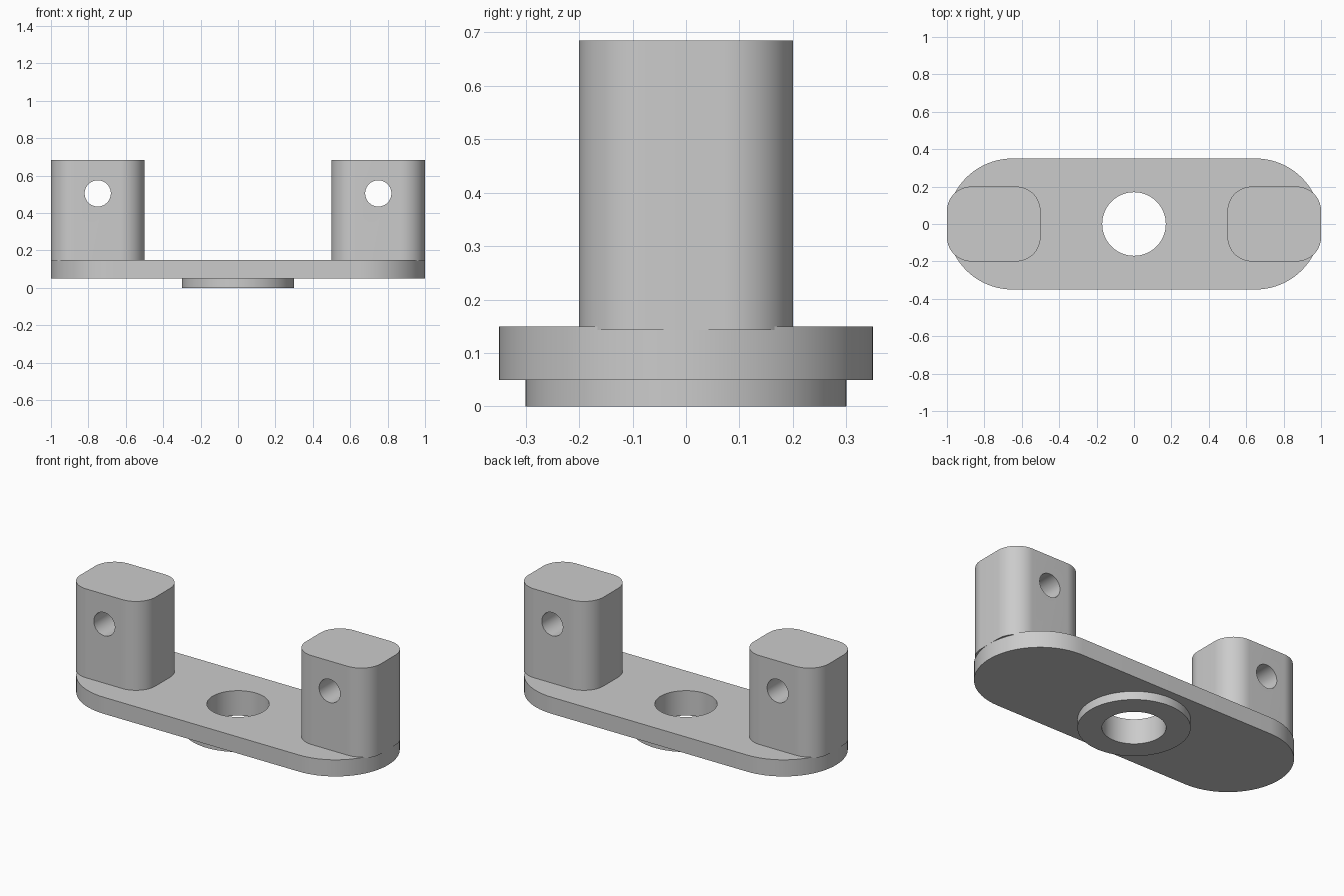
import bpy
import bmesh
from math import cos, sin, pi, radians

default = bpy.data.objects.get("Cube")
if default:
    bpy.data.objects.remove(default, do_unlink=True)

grey = bpy.data.materials.new("light_grey")
grey.use_nodes = True
colour = (0.6, 0.6, 0.6, 1)
grey.diffuse_color = colour
grey.node_tree.nodes["Principled BSDF"].inputs["Base Color"].default_value = colour


def rounded_prism(name, half_x, half_y, radius, z0, z1, centre_x=0, steps=20):
    """Rounded rectangle extruded from z0 to z1; full radius gives a disc or stadium."""
    points = []
    for quarter, (sx, sy) in enumerate([(1, 1), (-1, 1), (-1, -1), (1, -1)]):
        for i in range(steps + 1):
            a = (quarter + i / steps) * pi / 2
            points.append((centre_x + sx * (half_x - radius) + radius * cos(a),
                           sy * (half_y - radius) + radius * sin(a), z0))
    bm = bmesh.new()
    face = bm.faces.new([bm.verts.new(p) for p in points])
    top = bmesh.ops.extrude_face_region(bm, geom=[face])["geom"]
    bmesh.ops.translate(bm, vec=(0, 0, z1 - z0),
                        verts=[g for g in top if isinstance(g, bmesh.types.BMVert)])
    bmesh.ops.remove_doubles(bm, verts=bm.verts, dist=1e-5)
    bmesh.ops.recalc_face_normals(bm, faces=bm.faces)
    mesh = bpy.data.meshes.new(name)
    bm.to_mesh(mesh)
    bm.free()
    mesh.materials.append(grey)
    obj = bpy.data.objects.new(name, mesh)
    bpy.context.collection.objects.link(obj)
    return obj


def drill(obj, radius, location, rotation=(0, 0, 0)):
    """Cut a round through hole, then shade the part smooth with sharp edges."""
    bpy.ops.mesh.primitive_cylinder_add(vertices=64, radius=radius, depth=1,
                                        location=location, rotation=rotation)
    cutter = bpy.context.object
    cutter.hide_render = True
    cutter.data.materials.append(grey)
    bpy.ops.object.select_all(action="DESELECT")
    obj.select_set(True)
    bpy.context.view_layer.objects.active = obj
    cut = obj.modifiers.new("hole", "BOOLEAN")
    cut.operation = "DIFFERENCE"
    cut.solver = "EXACT"
    cut.object = cutter
    bpy.ops.object.modifier_apply(modifier=cut.name)
    bpy.data.objects.remove(cutter, do_unlink=True)
    bpy.ops.object.shade_smooth_by_angle(angle=radians(30))


# Base plate and the round boss below it share the central bore
base_plate = rounded_prism("base_plate", 1, 0.35, 0.35, 0.05, 0.15)
bottom_boss = rounded_prism("bottom_boss", 0.3, 0.3, 0.3, 0, 0.05)
for part in (base_plate, bottom_boss):
    drill(part, 0.17, (0, 0, 0))

# Upright lugs, each with a cross hole running front to back
for side, sign in (("left", 1), ("right", -1)):
    lug = rounded_prism(side + "_lug", 0.25, 0.2, 0.13, 0.143, 0.685, centre_x=sign * 0.75)
    drill(lug, 0.07, (sign * 0.75, 0, 0.505), (pi / 2, 0, 0))
